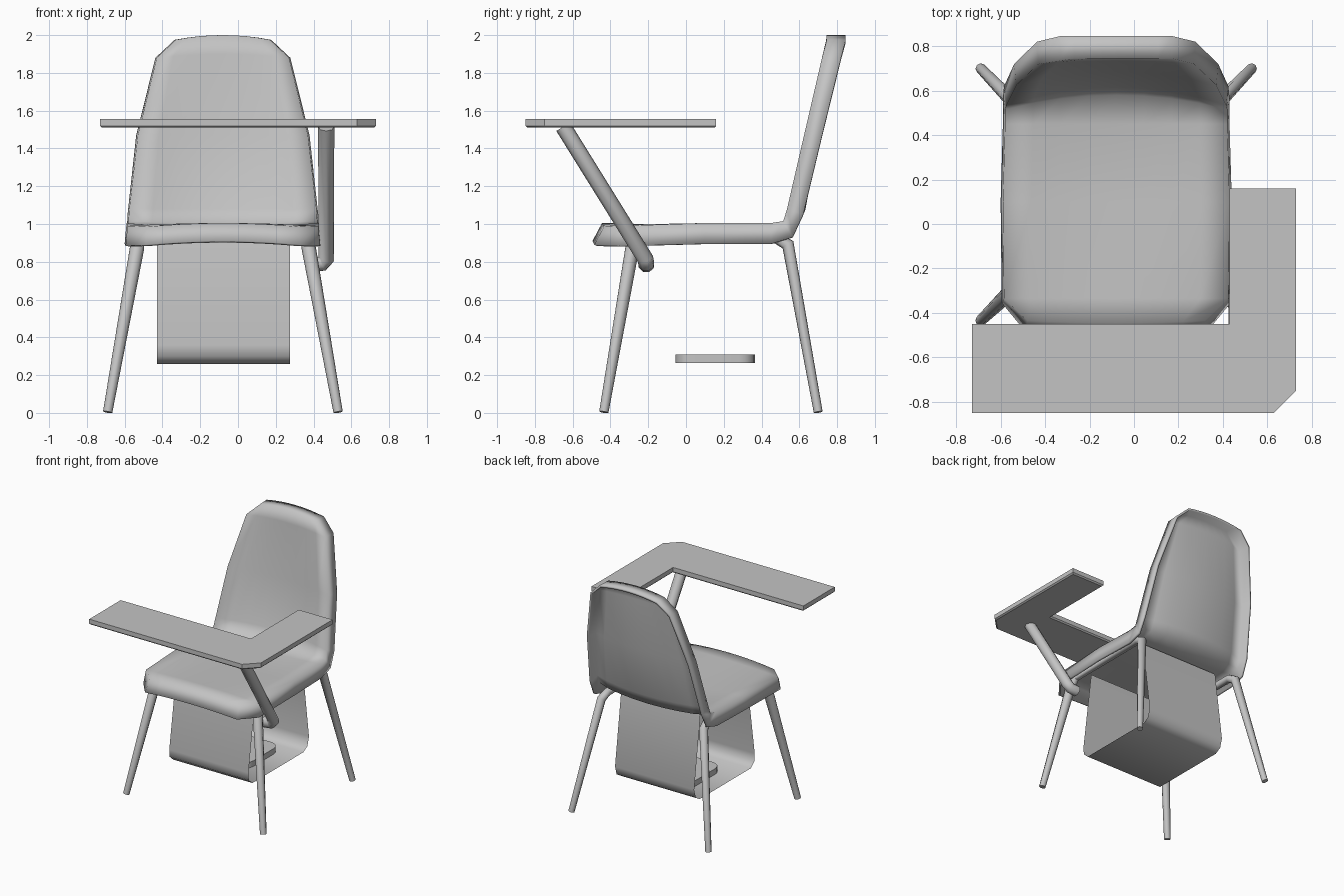
import bpy, bmesh, math
from mathutils import Vector

old = bpy.data.objects.get("Cube")
if old:
    bpy.data.objects.remove(old, do_unlink=True)

grey = bpy.data.materials.new("plain grey")
grey.use_nodes = True
tone = (0.55, 0.55, 0.55, 1)
grey.diffuse_color = tone
grey.node_tree.nodes["Principled BSDF"].inputs["Base Color"].default_value = tone

CX = -0.08  # middle of the chair; the tablet overhangs to one side


def select(ob):
    bpy.ops.object.select_all(action='DESELECT')
    ob.select_set(True)
    bpy.context.view_layer.objects.active = ob


def finish(name, bm, angle=40):
    me = bpy.data.meshes.new(name)
    bm.to_mesh(me)
    bm.free()
    ob = bpy.data.objects.new(name, me)
    bpy.context.collection.objects.link(ob)
    me.materials.append(grey)
    select(ob)
    bpy.ops.object.shade_smooth_by_angle(angle=math.radians(angle))
    return ob


def slab(name, outline, z0, z1, inset=0.0):
    """Flat plate from a plan outline, with a bevelled lower edge."""
    bm = bmesh.new()
    face = bm.faces.new([bm.verts.new((x, y, z0)) for x, y in outline])
    top = bmesh.ops.extrude_face_region(bm, geom=[face])
    up = [v for v in top["geom"] if isinstance(v, bmesh.types.BMVert)]
    bmesh.ops.translate(bm, verts=up, vec=(0, 0, z1 - z0))
    bmesh.ops.recalc_face_normals(bm, faces=bm.faces)
    if inset:
        low = [e for e in bm.edges if all(v.co.z < z0 + 0.001 for v in e.verts)]
        bmesh.ops.bevel(bm, geom=low, offset=inset, segments=1, affect='EDGES')
    return finish(name, bm)


def tube(name, points, depth):
    """Round tube through (x, y, z, radius factor) points."""
    cu = bpy.data.curves.new(name, 'CURVE')
    cu.dimensions = '3D'
    cu.bevel_depth = depth
    cu.bevel_resolution = 2
    cu.use_fill_caps = True
    sp = cu.splines.new('POLY')
    sp.points.add(len(points) - 1)
    for p, (x, y, z, r) in zip(sp.points, points):
        p.co = (x, y, z, 1)
        p.radius = r
    ob = bpy.data.objects.new(name, cu)
    bpy.context.collection.objects.link(ob)
    cu.materials.append(grey)
    select(ob)
    bpy.ops.object.convert(target='MESH')
    bpy.ops.object.shade_smooth_by_angle(angle=math.radians(50))


# Seat shell: rows of (y, z, half width, dish y, dish z, rim y, rim z)
rows = [
    (-0.435, 0.985, 0.40, -0.01, 0.02, -0.05, -0.095),
    (-0.335, 0.99, 0.505, 0, 0.015, -0.02, -0.105),
    (0.10, 1.005, 0.51, 0, -0.03, 0, -0.11),
    (0.45, 1.005, 0.50, 0, -0.025, 0, -0.11),
    (0.515, 1.015, 0.50, 0.065, -0.01, 0.05, -0.085),
    (0.535, 1.08, 0.495, 0.08, 0, 0.085, -0.03),
    (0.625, 1.47, 0.45, 0.06, 0, 0.095, 0),
    (0.72, 1.88, 0.35, 0.015, 0.02, 0.10, 0),
    (0.745, 1.975, 0.25, 0, 0.025, 0.10, 0),
]
bm = bmesh.new()
steps = [i / 4 for i in range(-4, 5)]
grid = []
for y, z, w, dy, dz, ry, rz in rows:
    grid.append([bm.verts.new((CX + w * t, y + dy * (1 - t * t), z + dz * (1 - t * t)))
                 for t in steps])
for a, b in zip(grid, grid[1:]):
    for i in range(len(steps) - 1):
        bm.faces.new((a[i], a[i + 1], b[i + 1], b[i]))

# Rim folded down and back around the whole shell, open underneath
loop = [(0, i) for i in range(len(steps))]
loop += [(r, -1) for r in range(1, len(rows))]
loop += [(len(rows) - 1, i) for i in range(len(steps) - 2, -1, -1)]
loop += [(r, 0) for r in range(len(rows) - 2, 0, -1)]
rim = []
for r, i in loop:
    co = grid[r][i].co
    flare = 0.02 * (co.x - CX)
    rim.append(bm.verts.new(co + Vector((flare, rows[r][5], rows[r][6]))))
for k in range(len(loop)):
    n = (k + 1) % len(loop)
    (r0, i0), (r1, i1) = loop[k], loop[n]
    bm.faces.new((grid[r1][i1], grid[r0][i0], rim[k], rim[n]))
shell = finish("seat_shell", bm, 130)
wall = shell.modifiers.new("wall", 'SOLIDIFY')
wall.thickness = 0.018
wall.offset = -1

# Side frames: front leg, under-seat rail and rear leg in one bent tube
for side, label in ((1, "left"), (-1, "right")):
    path = [(0.61, -0.435, 0.004, 0.65), (0.455, -0.285, 0.87, 1),
            (0.445, -0.24, 0.925, 0.8), (0.445, 0.48, 0.925, 0.8),
            (0.455, 0.54, 0.89, 0.9), (0.61, 0.70, 0.004, 0.62)]
    tube(label + "_leg_frame",
         [(CX + side * x, y, z, r) for x, y, z, r in path], 0.038)

# Writing tablet and its support arm
slab("writing_tablet",
     [(-0.73, -0.85), (0.63, -0.85), (0.73, -0.75), (0.73, 0.16),
      (0.43, 0.16), (0.43, -0.45), (-0.73, -0.45)], 1.51, 1.555, 0.01)
tube("tablet_arm",
     [(0.467, -0.65, 1.515, 1), (0.467, -0.215, 0.815, 1),
      (0.445, -0.21, 0.79, 1), (0.385, -0.21, 0.785, 1)], 0.043)

# Book basket: thin U-shaped sheet hung under the seat
profile = [(-0.17, 0.95), (-0.26, 0.36), (-0.255, 0.30), (-0.21, 0.26),
           (0.44, 0.26), (0.49, 0.29), (0.51, 0.36), (0.43, 0.95)]
bm = bmesh.new()
ends = [[bm.verts.new((x, y, z)) for y, z in profile] for x in (-0.43, 0.275)]
for i in range(len(profile) - 1):
    bm.faces.new((ends[0][i], ends[0][i + 1], ends[1][i + 1], ends[1][i]))
bmesh.ops.recalc_face_normals(bm, faces=bm.faces)
finish("book_basket", bm, 50)

# Rounded pad resting in the basket
pad = []
for k, (sx, sy) in enumerate(((1, 1), (-1, 1), (-1, -1), (1, -1))):
    for j in range(5):
        a = math.radians(90 * k + 22.5 * j)
        pad.append((CX + sx * 0.12 + 0.08 * math.cos(a),
                    0.155 + sy * 0.13 + 0.08 * math.sin(a)))
slab("basket_pad", pad, 0.263, 0.308)
